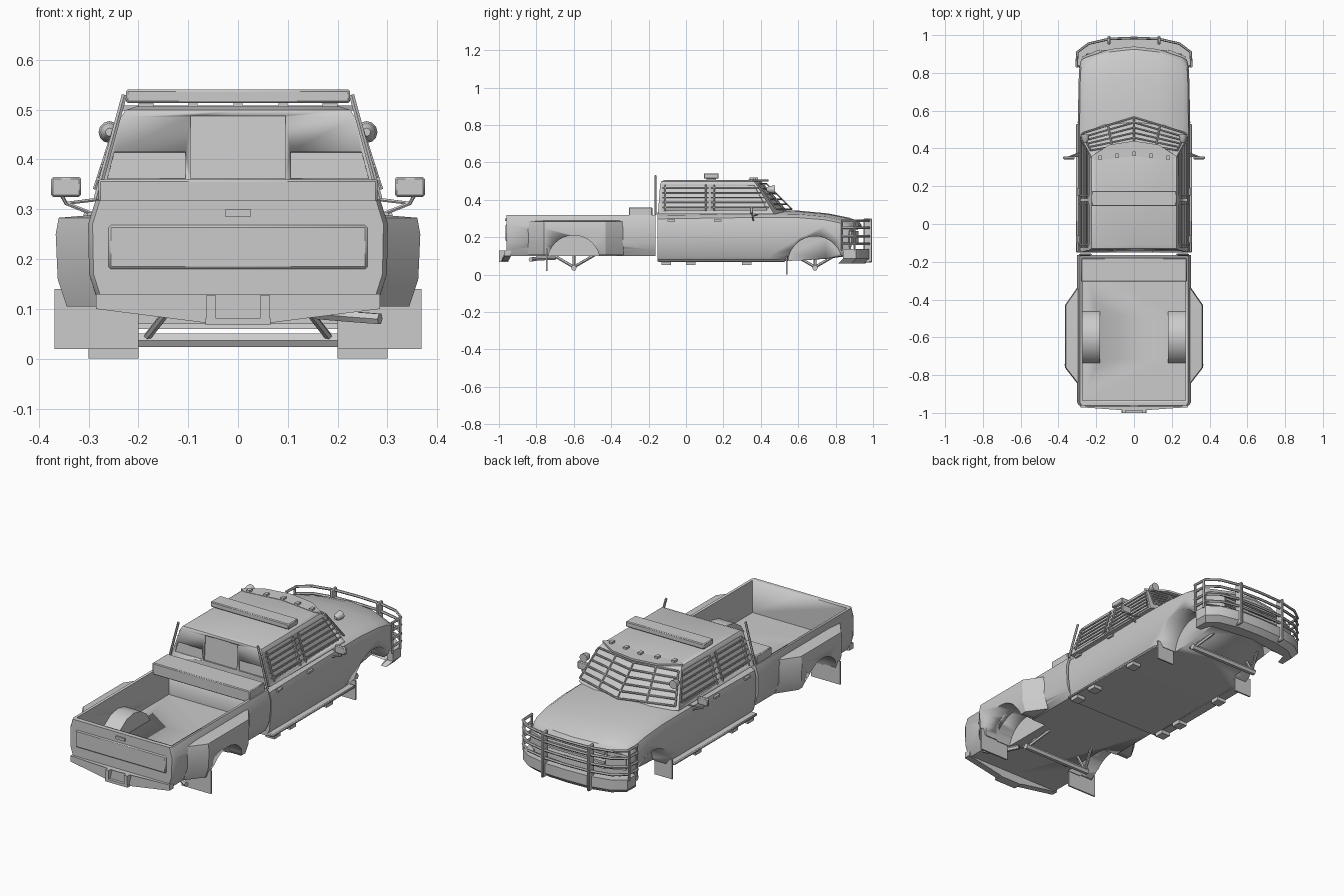
import bpy, bmesh, math
from mathutils import Vector as V

if "Cube" in bpy.data.objects:
    bpy.data.objects.remove(bpy.data.objects["Cube"])

paint = bpy.data.materials.new("plain_grey")
paint.use_nodes = True
GREY = (0.6, 0.6, 0.6, 1)
paint.diffuse_color = GREY
paint.node_tree.nodes["Principled BSDF"].inputs["Base Color"].default_value = GREY


def finish(name, bm, mirror=False):
    bmesh.ops.recalc_face_normals(bm, faces=bm.faces)
    mesh = bpy.data.meshes.new(name)
    bm.to_mesh(mesh)
    bm.free()
    mesh.materials.append(paint)
    ob = bpy.data.objects.new(name, mesh)
    bpy.context.collection.objects.link(ob)
    if mirror:
        ob.modifiers.new("mirror", 'MIRROR').use_mirror_merge = False
    return ob


def add_loft(bm, rings):
    rows = [[bm.verts.new(p) for p in ring] for ring in rings]
    for a, b in zip(rows, rows[1:]):
        for i in range(len(a)):
            j = (i + 1) % len(a)
            bm.faces.new((a[i], a[j], b[j], b[i]))
    bm.faces.new(rows[0])
    bm.faces.new(rows[-1][::-1])


def loft(name, *solids, mirror=False):
    bm = bmesh.new()
    for rings in solids:
        add_loft(bm, rings)
    return finish(name, bm, mirror)


def block(x0, x1, y0, y1, z0, z1):
    return [[(x0, y0, z), (x1, y0, z), (x1, y1, z), (x0, y1, z)] for z in (z0, z1)]


def box(name, *dims, mirror=False, bevel=0):
    ob = loft(name, *[block(*d) for d in dims], mirror=mirror)
    if bevel:
        ob.modifiers.new("bevel", 'BEVEL').width = bevel
    return ob


def both(half):
    """Close a right-hand outline, running from the centre out, with its mirror image."""
    return half + [(-p[0],) + tuple(p[1:]) for p in reversed(half) if p[0] > 0]


def plan(half, z0, z1):
    return [[(x, y, z) for x, y in both(half)] for z in (z0, z1)]


def slab(corners, depth):
    """A plate straddling a sloping quad."""
    c = [V(p) for p in corners]
    n = (c[1] - c[0]).cross(c[2] - c[0]).normalized() * depth
    return [[p - n for p in c], [p + n for p in c]]


def disc(y, z, r, x0, x1, sides=32):
    a = [math.tau * i / sides for i in range(sides)]
    return [[(x, y + r * math.cos(t), z + r * math.sin(t)) for t in a] for x in (x0, x1)]


def tubes(name, paths, r, mirror=False):
    curve = bpy.data.curves.new(name, 'CURVE')
    curve.dimensions = '3D'
    curve.bevel_depth, curve.bevel_resolution, curve.use_fill_caps = r, 1, True
    for path in paths:
        s = curve.splines.new('POLY')
        s.points.add(len(path) - 1)
        for p, co in zip(s.points, path):
            p.co = (*co, 1)
    temp = bpy.data.objects.new(name, curve)
    bm = bmesh.new()
    bm.from_mesh(temp.to_mesh())
    bpy.data.objects.remove(temp)
    return finish(name, bm, mirror)


def cut(target, cutter):
    mod = target.modifiers.new("cut", 'BOOLEAN')
    mod.object, mod.solver = cutter, 'EXACT'
    cutter.hide_render = True
    cutter.display_type = 'WIRE'


REAR, FRONT = -0.6, 0.69
arches = loft("arch_cutter", disc(REAR, 0.07, 0.14, 0.19, 0.42),
              disc(FRONT, 0.06, 0.145, 0.19, 0.42), mirror=True)

# Cab lower body, fenders and hood
SECTION = [(0, 0), (0.9, 0), (0.96, 0.1), (1, 0.45), (1, 0.72), (0.97, 0.86),
           (0.88, 0.93), (0.45, 0.985), (0, 1)]
rings = []
for y, w, low, top, bow in [(-0.152, 0.297, 0.07, 0.335, 0), (0.44, 0.297, 0.07, 0.345, 0),
                            (0.6, 0.296, 0.075, 0.342, 0), (0.76, 0.294, 0.085, 0.327, 0.02),
                            (0.87, 0.29, 0.1, 0.305, 0.05), (0.925, 0.285, 0.1, 0.285, 0.07),
                            (0.94, 0.28, 0.1, 0.262, 0.07)]:
    rings.append(both([(u * w, y - bow * u * u, low + t * (top - low)) for u, t in SECTION]))
body = loft("cab_body", rings)
cut(body, arches)
cut(body, box("grille_cutter", (-0.17, 0.17, 0.9, 1, 0.15, 0.25)))
box("grille_slats", *[(-0.175, 0.175, 0.89, 0.92, z, z + 0.012) for z in (0.165, 0.19, 0.215, 0.238)])
loft("headlights", slab([(0.18, 0.916, 0.17), (0.272, 0.878, 0.17),
                         (0.272, 0.878, 0.232), (0.18, 0.916, 0.232)], 0.008), mirror=True)


# Cab upper with recessed windows
def side_x(z):
    return 0.287 - (z - 0.325) * 0.325


def roof_ring(z, x, back, side, mid, front):
    return [(a, b, z) for a, b in both([(0, back), (x, back), (x, side), (x * 0.55, mid), (0, front)])]


cab = loft("cab_upper", [roof_ring(0.325, 0.287, -0.15, 0.47, 0.535, 0.555),
                         roof_ring(0.485, 0.235, -0.138, 0.375, 0.405, 0.415),
                         roof_ring(0.499, 0.226, -0.13, 0.36, 0.39, 0.4),
                         roof_ring(0.506, 0.205, -0.11, 0.34, 0.365, 0.375)])


def side_quad(y0, y1, y2, z0, z1):
    return [(side_x(z), y, z) for y, z in ((y0, z0), (y1, z0), (y2, z1), (y0, z1))]


WINDOWS = [(-0.11, 0.105, 0.105), (0.15, 0.435, 0.365)]
panes = [slab(side_quad(*w, 0.345, 0.478), 0.008) for w in WINDOWS]
panes.append(slab([(0.105, -0.147, 0.362), (0.262, -0.147, 0.362),
                   (0.248, -0.143, 0.415), (0.105, -0.143, 0.415)], 0.008))
cut(cab, loft("side_window_cutter", *panes, mirror=True))
cut(cab, loft("rear_window_cutter", slab([(-0.095, -0.147, 0.362), (0.095, -0.147, 0.362),
                                          (0.095, -0.138, 0.488), (-0.095, -0.138, 0.488)], 0.008)))

# Window guards
bars = []
for i in range(5):
    z = 0.36 + i * 0.026
    for y0, y1, y2 in WINDOWS:
        end = y1 + (y2 - y1) * (i + 0.5) / 5
        bars.append([(side_x(z) + 0.006, y0 - 0.015, z), (side_x(z) + 0.006, end + 0.015, z)])
for y in (-0.11, 0.105, 0.15):
    bars.append([(side_x(z) + 0.006, y, z) for z in (0.34, 0.48)])
tubes("side_window_guards", bars, 0.004, mirror=True)


def screen(u, t):
    """Point just ahead of the windscreen: u across, t from base to roof."""
    return (u * (0.275 - 0.045 * t), 0.565 - 0.135 * t - abs(u) * (0.085 - 0.045 * t), 0.35 + 0.135 * t)


tubes("windscreen_guard", [[screen(u, t / 5) for u in (-1, -0.55, 0, 0.55, 1)] for t in range(6)]
      + [[screen(u, 0), screen(u, 1)] for u in (-1, -0.5, 0, 0.5, 1)], 0.0045)

# Roof fittings
loft("roof_visor", plan([(0, 0.36), (0.2, 0.335), (0.232, 0.355), (0.13, 0.42), (0, 0.44)], 0.498, 0.508))
box("marker_lights", *[(x - 0.009, x + 0.009, 0.36 - abs(x) * 0.12, 0.385 - abs(x) * 0.12, 0.505, 0.518)
                       for x in (-0.18, -0.09, 0, 0.09, 0.18)])
box("roof_light_bar", (-0.225, 0.225, 0.095, 0.175, 0.513, 0.541), bevel=0.004)
box("light_bar_feet", (0.17, 0.2, 0.11, 0.16, 0.5, 0.515), mirror=True)
tubes("rear_corner_posts", [[(0.285, -0.163, 0.32), (0.228, -0.163, 0.53)]], 0.006, mirror=True)

# Cargo bed with wheel tubs
BED = both([(0, 0.1), (0.27, 0.1), (0.286, 0.13), (0.299, 0.17), (0.301, 0.27), (0.286, 0.318), (0, 0.318)])
bed = loft("cargo_bed", [[(x * w, y, z) for x, z in BED]
                         for y, w in ((-0.96, 0.97), (-0.945, 1), (-0.163, 1))])
cut(bed, box("bed_cutter", (-0.272, 0.272, -0.935, -0.18, 0.15, 0.4)))
cut(bed, arches)
tub = loft("wheel_tubs", disc(REAR, 0.085, 0.152, 0.18, 0.274, 16), mirror=True)
cut(tub, arches)
cut(tub, box("tub_trim_cutter", (-0.4, 0.4, -1, 0, -0.2, 0.14)))
box("tailgate_panel", (-0.26, 0.26, -0.966, -0.95, 0.18, 0.268), bevel=0.005)
box("tailgate_handle", (-0.026, 0.026, -0.969, -0.95, 0.286, 0.3))
box("toolbox", (-0.28, 0.28, -0.305, -0.18, 0.3, 0.36), bevel=0.004)

# Wide rear fenders
flare = loft("rear_fenders", [[(0.275, y, 0.105), (x - 0.022, y, 0.105), (x - 0.004, y, 0.16), (x, y, 0.25),
                               (x - 0.006, y, 0.283), (0.275, y, 0.29)]
                              for y, x in ((-0.845, 0.3), (-0.76, 0.366), (-0.43, 0.366), (-0.335, 0.3))],
             mirror=True)
cut(flare, arches)

# Mud flaps, axles and struts
box("rear_mud_flaps", (0.2, 0.368, -0.748, -0.74, 0.02, 0.14), mirror=True)
box("front_mud_flaps", (0.2, 0.3, 0.535, 0.543, 0.0, 0.1), mirror=True)
for label, y in (("rear", REAR), ("front", FRONT)):
    tubes(label + "_axle", [[(-0.2, y, 0.037), (0.2, y, 0.037)]], 0.016)
    tubes(label + "_struts", [[(0.185, y, 0.04), (0.13, y + d, 0.11)] for d in (-0.12, 0, 0.12)],
          0.008, mirror=True)

# Rear bumper, hitch and exhaust
HULL = both([(0, 0.13), (0.285, 0.13), (0.285, 0.1), (0.065, 0.072), (0, 0.072)])
loft("rear_bumper", [[(x, y - 0.02 * (1 - abs(x) / 0.285), z) for x, z in HULL] for y in (-0.97, -0.935)])
box("hitch_step", (-0.065, 0.065, -1.0, -0.95, 0.068, 0.082))
box("hitch_cheeks", (0.045, 0.063, -1.0, -0.95, 0.07, 0.128), mirror=True)
tubes("exhaust_pipe", [[(0.16, -0.7, 0.09), (0.22, -0.8, 0.085), (0.285, -0.83, 0.08)]], 0.012)

# Running boards
box("running_boards", (0.25, 0.307, -0.15, 0.53, 0.068, 0.082), mirror=True, bevel=0.004)
box("step_brackets", *[(0.25, 0.3, y, y + 0.05, 0.05, 0.07) for y in (-0.13, 0.0, 0.3)], mirror=True)
box("door_handles", *[(0.29, 0.302, y, y + 0.04, 0.284, 0.294) for y in (-0.1, 0.15)], mirror=True)

# Front bumper and tubular guard
NOSE = [(0, 0.985), (0.13, 0.98), (0.24, 0.955), (0.3, 0.91), (0.302, 0.84)]
loft("front_bumper", [[(x * s, y + d, z) for x, y in both(NOSE + [(0.27, 0.84), (0.25, 0.9), (0, 0.93)])]
                      for z, s, d in ((0.06, 0.93, -0.025), (0.085, 1, 0), (0.138, 1, 0))])
rails = []
for z in (0.165, 0.205, 0.25, 0.288):
    half = [(x, y, z) for x, y in NOSE[:-1]] + [(0.304, 0.83, z)]
    rails.append([(-x, y, z) for x, y, z in half[:0:-1]] + half)
tubes("front_guard_rails", rails, 0.007)
tubes("front_guard_uprights", [[(0.303, y, 0.13), (0.303, y, 0.288)] for y in (0.9, 0.835)], 0.006, mirror=True)
box("front_guard_plates", (0.125, 0.14, 0.95, 0.995, 0.065, 0.3), mirror=True, bevel=0.004)

# Mirrors and spotlights
box("door_mirrors", (0.315, 0.375, 0.342, 0.358, 0.325, 0.365), mirror=True, bevel=0.004)
tubes("mirror_arms", [[(0.28, 0.38, 0.32), (0.345, 0.355, 0.312), (0.355, 0.35, 0.33)],
                      [(0.29, 0.36, 0.29), (0.345, 0.355, 0.312)]], 0.004, mirror=True)
loft("spotlights", [[(0.258 + r * math.cos(a), y, 0.455 + r * math.sin(a))
                     for a in (math.tau * i / 12 for i in range(12))]
                    for y, r in ((0.43, 0.008), (0.445, 0.018), (0.475, 0.022))], mirror=True)

# Smooth shading with sharp edges kept
bpy.ops.object.select_all(action='DESELECT')
for ob in bpy.context.collection.objects:
    if ob.type == 'MESH':
        ob.select_set(True)
        bpy.context.view_layer.objects.active = ob
bpy.ops.object.shade_smooth_by_angle(angle=math.radians(30))
